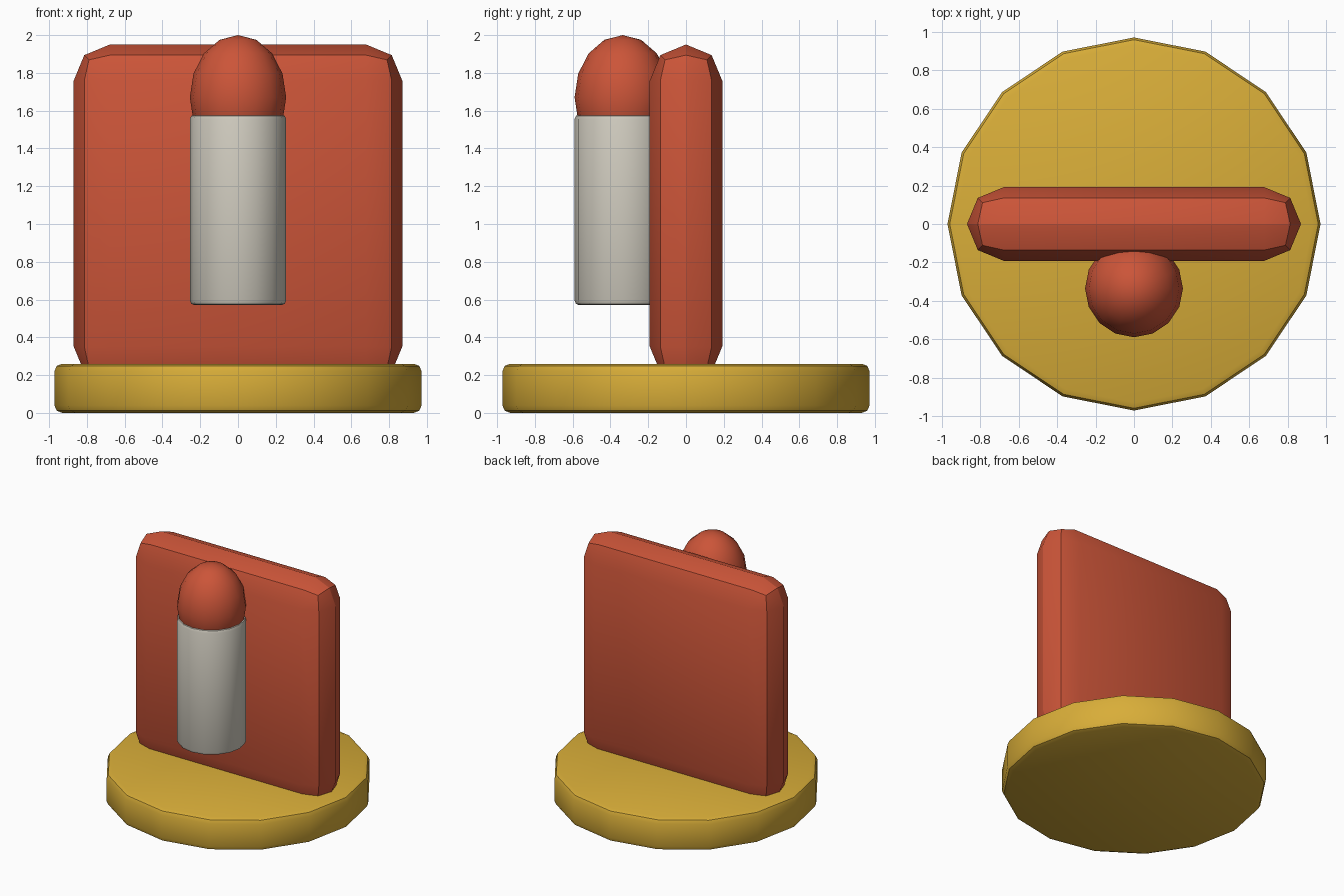
import bpy, math

if "Cube" in bpy.data.objects:
    bpy.data.objects.remove(bpy.data.objects["Cube"])


def material(name, rgb):
    m = bpy.data.materials.new(name)
    m.diffuse_color = (*rgb, 1)
    m.use_nodes = True
    m.node_tree.nodes["Principled BSDF"].inputs["Base Color"].default_value = m.diffuse_color
    return m


RED = material("brick red", (0.60, 0.09, 0.04))
GOLD = material("gold", (0.69, 0.42, 0.04))
GREY = material("warm grey", (0.63, 0.60, 0.52))


def finish(name, mat, bevel=0, segments=2):
    """Name, colour, bevel and smooth the active object."""
    ob = bpy.context.object
    ob.name = name
    ob.data.materials.append(mat)
    bpy.ops.object.transform_apply(location=False, rotation=True, scale=True)
    if bevel:
        b = ob.modifiers.new("Bevel", 'BEVEL')
        b.width = bevel
        b.segments = segments
        b.limit_method = 'ANGLE'
        b.angle_limit = math.radians(40)
        bpy.ops.object.modifier_apply(modifier="Bevel")
    bpy.ops.object.shade_smooth_by_angle(angle=math.radians(40))
    return ob


def cylinder(name, mat, radius, y, z0, z1, bevel):
    bpy.ops.mesh.primitive_cylinder_add(vertices=16, radius=radius, depth=z1 - z0,
                                        location=(0, y, (z0 + z1) / 2))
    return finish(name, mat, bevel)


# round base
cylinder("base", GOLD, 0.972, 0, 0, 0.26, 0.04)

# upright rounded slab, sunk into the base
bpy.ops.mesh.primitive_cube_add(size=1, location=(0, 0, 1.055))
bpy.context.object.scale = (1.74, 0.384, 1.79)
finish("back_panel", RED, 0.1915)

# tube on the front of the slab
cylinder("tube", GREY, 0.255, -0.335, 0.57, 1.58, 0.025)

# egg-shaped tip on top of the tube
bpy.ops.mesh.primitive_uv_sphere_add(segments=16, ring_count=8, radius=1,
                                     location=(0, -0.335, 1.67))
bpy.context.object.scale = (0.255, 0.255, 0.33)
finish("tip", RED)
